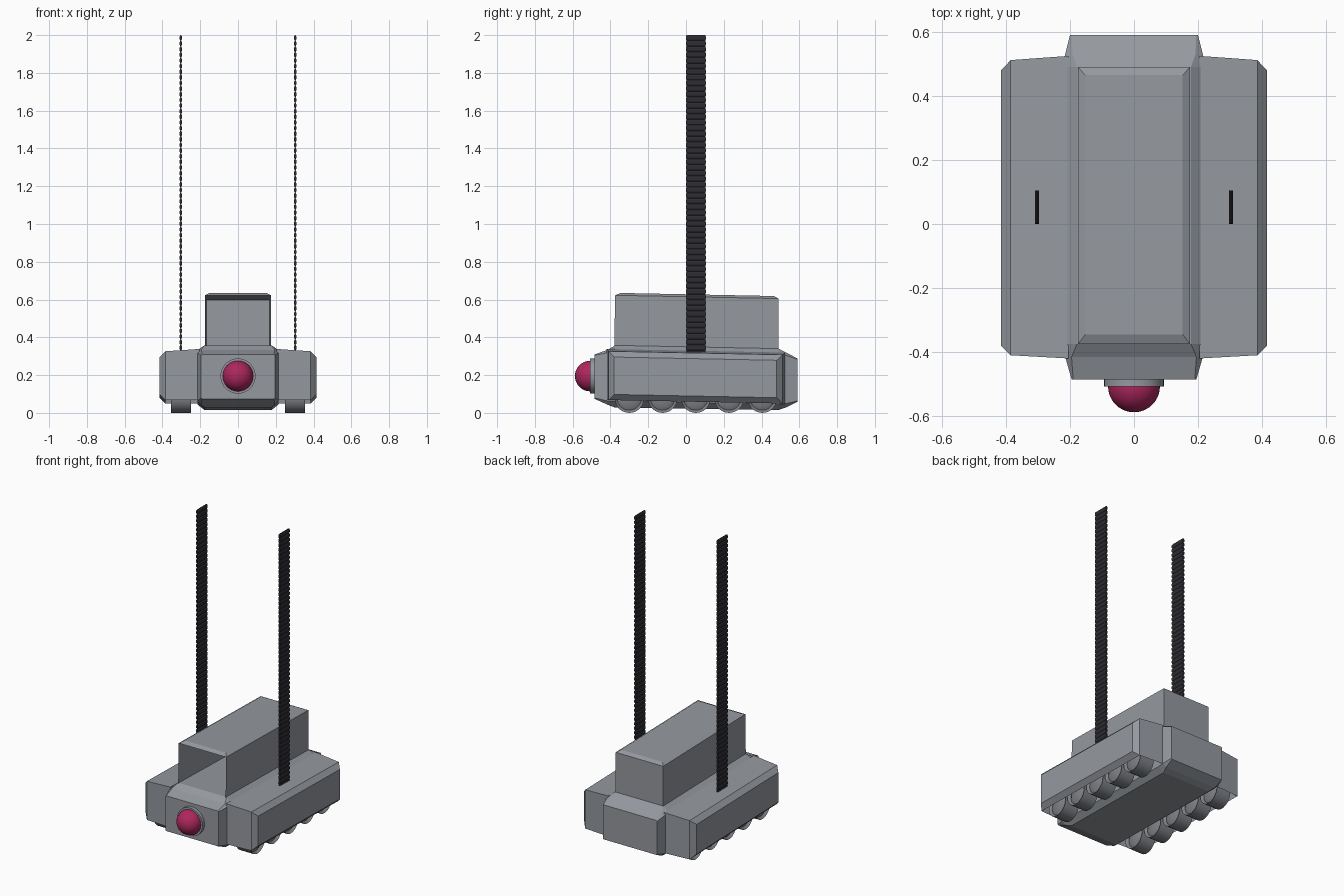
import bpy
import bmesh
from math import pi
from mathutils import Matrix, Vector

if "Cube" in bpy.data.objects:
    bpy.data.objects.remove(bpy.data.objects["Cube"], do_unlink=True)

TILT = 0.02  # the hull drops slightly towards the back


def material(name, rgb):
    m = bpy.data.materials.new(name)
    m.use_nodes = True
    m.diffuse_color = (*rgb, 1)
    m.node_tree.nodes["Principled BSDF"].inputs["Base Color"].default_value = (*rgb, 1)
    return m


hull_grey = material("hull grey", (0.30, 0.32, 0.35))
wheel_grey = material("wheel grey", (0.21, 0.22, 0.24))
black = material("antenna black", (0.025, 0.025, 0.032))
crimson = material("lamp crimson", (0.42, 0.02, 0.11))


def make(name, bm, mat, tilt=False, smooth=False):
    if tilt:
        for v in bm.verts:
            v.co.z -= TILT * v.co.y
    bmesh.ops.recalc_face_normals(bm, faces=bm.faces)
    mesh = bpy.data.meshes.new(name)
    bm.to_mesh(mesh)
    bm.free()
    mesh.materials.append(mat)
    ob = bpy.data.objects.new(name, mesh)
    bpy.context.collection.objects.link(ob)
    if smooth:
        bpy.ops.object.select_all(action="DESELECT")
        ob.select_set(True)
        bpy.context.view_layer.objects.active = ob
        bpy.ops.object.shade_smooth_by_angle()
    return ob


def loft(rings):
    """Skin closed rings of equal point count and cap both ends."""
    bm = bmesh.new()
    rows = [[bm.verts.new(p) for p in ring] for ring in rings]
    n = len(rows[0])
    for a, b in zip(rows, rows[1:]):
        for i in range(n):
            bm.faces.new((a[i], a[(i + 1) % n], b[(i + 1) % n], b[i]))
    bm.faces.new(rows[0])
    bm.faces.new(rows[-1])
    return bm


def pick(bm, direction):
    """The face that points most strongly along a direction."""
    bmesh.ops.recalc_face_normals(bm, faces=bm.faces)
    d = Vector(direction)
    return max(bm.faces, key=lambda f: (round(f.normal.dot(d), 2), f.calc_area()))


def recess(bm, face, rim, offset):
    bmesh.ops.inset_region(bm, faces=[face], thickness=rim)
    bmesh.ops.translate(bm, verts=face.verts, vec=offset)


def hull_ring(y, top_w, top, side_w, shoulder, sill, bottom):
    half = [(top_w, top), (side_w, shoulder), (side_w, sill), (top_w, bottom)]
    return [(x, y, z) for x, z in half] + [(-x, y, z) for x, z in reversed(half)]


# Central hull, with chamfered nose and tail
make("central_hull", loft([
    hull_ring(-0.485, 0.190, 0.300, 0.195, 0.295, 0.070, 0.065),
    hull_ring(-0.415, 0.195, 0.325, 0.215, 0.310, 0.055, 0.035),
    hull_ring(-0.375, 0.178, 0.350, 0.215, 0.325, 0.055, 0.020),
    hull_ring(0.490, 0.178, 0.350, 0.215, 0.325, 0.055, 0.025),
    hull_ring(0.530, 0.192, 0.330, 0.215, 0.315, 0.060, 0.040),
    hull_ring(0.590, 0.195, 0.300, 0.200, 0.295, 0.075, 0.070),
]), hull_grey, tilt=True)


# Cabin: a hollow box, open at the front, with a bevelled roof
def rect(w, front, back, z):
    return [(-w, front, z), (w, front, z), (w, back, z), (-w, back, z)]


cabin = loft([rect(0.175, -0.38, 0.49, 0.34),
              rect(0.175, -0.375, 0.49, 0.615),
              rect(0.152, -0.345, 0.465, 0.628)])
recess(cabin, pick(cabin, (0, -1, 0)), 0.010, (0, 0.83, 0))
make("cabin", cabin, hull_grey, tilt=True)


# Side pods, hollowed underneath for the wheels
def pod_ring(x, front, back, low, high):
    return [(x, front, low), (x, back, low), (x, back, high), (x, front, high)]


for side, name in ((1, "left"), (-1, "right")):
    pod = loft([pod_ring(side * 0.205, -0.42, 0.525, 0.060, 0.330),
                pod_ring(side * 0.385, -0.41, 0.512, 0.060, 0.318),
                pod_ring(side * 0.415, -0.38, 0.480, 0.090, 0.288)])
    recess(pod, pick(pod, (0, 0, -1)), 0.025, (0, 0, 0.11))
    make(name + "_pod", pod, hull_grey, tilt=True)

    # Five road wheels with stepped, recessed hubs
    for i in range(5):
        wheel = bmesh.new()
        bmesh.ops.create_cone(wheel, cap_ends=True, segments=28, radius1=0.078,
                              radius2=0.078, depth=0.105)
        for end in (1, -1):
            hub = pick(wheel, (0, 0, end))
            recess(wheel, hub, 0.014, (0, 0, -end * 0.015))
            recess(wheel, hub, 0.018, (0, 0, end * 0.010))
        place = Matrix.Translation((side * 0.302, -0.30 + i * 0.176, 0.078))
        wheel.transform(place @ Matrix.Rotation(pi / 2, 4, "Y"))
        make(f"{name}_wheel_{i + 1}", wheel, wheel_grey, smooth=True)

    # Tall antenna: a flat ribbon of repeated links
    count, base, tip = 57, 0.30, 2.0
    step = (tip - base) / count

    def link_ring(thick, inset, z):
        c = side * 0.303
        return [(c - thick, inset, z), (c + thick, inset, z),
                (c + thick, 0.105 - inset, z), (c - thick, 0.105 - inset, z)]

    link = loft([link_ring(0.002, 0.003, base),
                 link_ring(0.006, 0, base + step * 0.25),
                 link_ring(0.006, 0, base + step * 0.75),
                 link_ring(0.002, 0.003, base + step)])
    antenna = make(name + "_antenna", link, black)
    repeat = antenna.modifiers.new("links", "ARRAY")
    repeat.count = count
    repeat.use_relative_offset = False
    repeat.use_constant_offset = True
    repeat.constant_offset_displace = (0, 0, step)

# Headlamp collar and dome
LAMP_Z = 0.195
collar = bmesh.new()
bmesh.ops.create_cone(collar, cap_ends=True, segments=40, radius1=0.093, radius2=0.093, depth=0.05)
collar.transform(Matrix.Translation((0, -0.482, LAMP_Z)) @ Matrix.Rotation(pi / 2, 4, "X"))
make("lamp_collar", collar, hull_grey, smooth=True)

dome = bmesh.new()
bmesh.ops.create_uvsphere(dome, u_segments=40, v_segments=20, radius=0.081)
dome.transform(Matrix.Translation((0, -0.507, LAMP_Z)) @ Matrix.Rotation(pi / 2, 4, "X"))
make("lamp_dome", dome, crimson, smooth=True)
